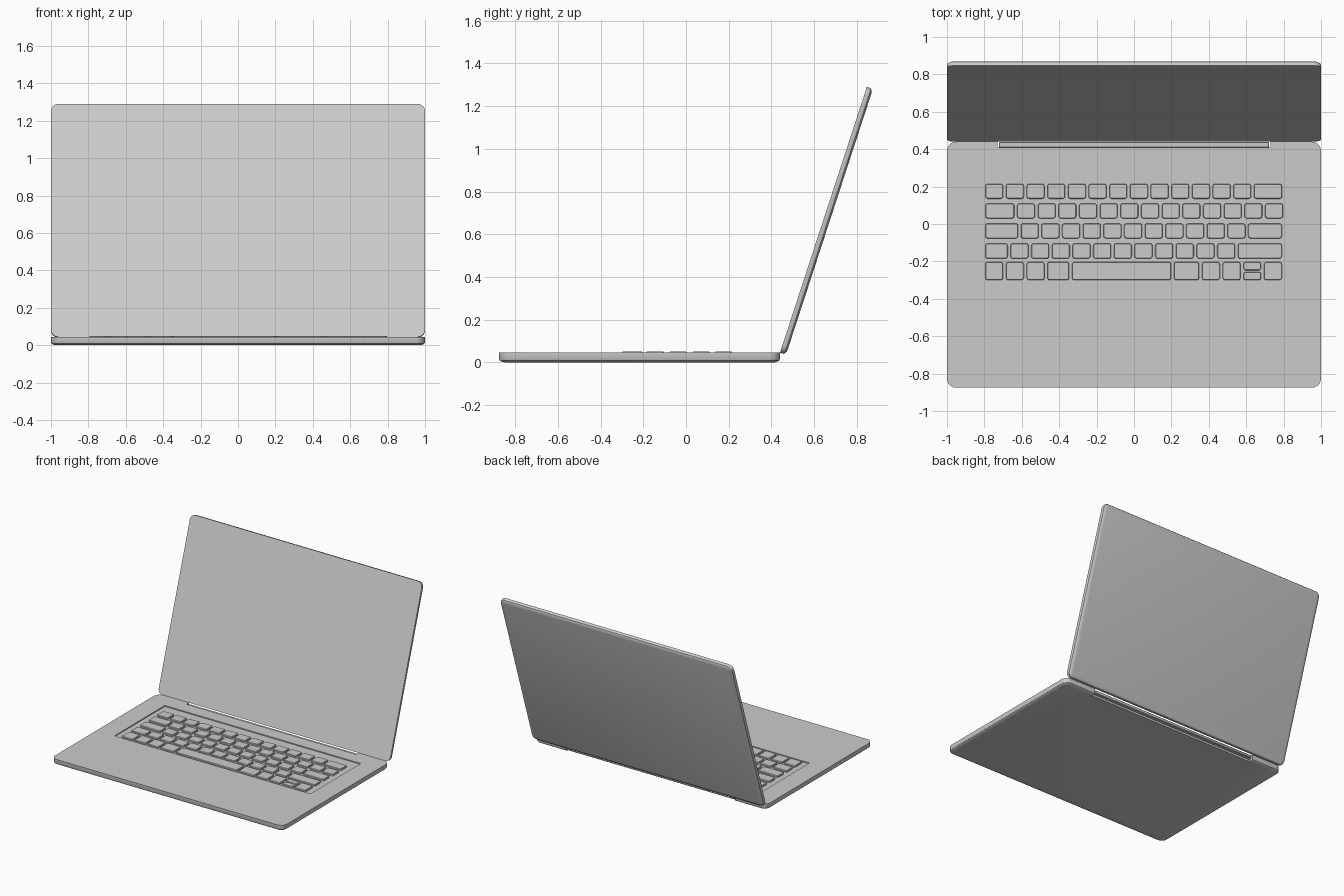
import bpy, bmesh
from math import pi, cos, sin, radians

if "Cube" in bpy.data.objects:
    bpy.data.objects.remove(bpy.data.objects["Cube"], do_unlink=True)

GREY = (0.6, 0.6, 0.6, 1.0)
mat = bpy.data.materials.new("silver_grey")
mat.use_nodes = True
mat.diffuse_color = GREY
mat.node_tree.nodes["Principled BSDF"].inputs["Base Color"].default_value = GREY


def add_slab(bm, x0, x1, y0, y1, radius, levels, segs=5):
    """Rounded rectangle stacked through (inset, z) levels, bottom to top."""
    rings = []
    for inset, z in levels:
        r = max(radius - inset, radius * 0.3)
        ring = []
        corners = [(x1, y1, -1, -1), (x0, y1, 1, -1), (x0, y0, 1, 1), (x1, y0, -1, 1)]
        for q, (cx, cy, sx, sy) in enumerate(corners):
            for i in range(segs + 1):
                a = pi / 2 * (q + i / segs)
                ring.append(bm.verts.new((cx + sx * (inset + r) + r * cos(a),
                                          cy + sy * (inset + r) + r * sin(a), z)))
        rings.append(ring)
    bm.faces.new(rings[0][::-1])
    bm.faces.new(rings[-1])
    n = len(rings[0])
    for low, high in zip(rings, rings[1:]):
        for i in range(n):
            j = (i + 1) % n
            bm.faces.new((low[i], low[j], high[j], high[i]))


def finish(name, bm):
    mesh = bpy.data.meshes.new(name)
    bm.to_mesh(mesh)
    bm.free()
    mesh.materials.append(mat)
    obj = bpy.data.objects.new(name, mesh)
    bpy.context.collection.objects.link(obj)
    return obj


def slab(name, *args, **kwargs):
    bm = bmesh.new()
    add_slab(bm, *args, **kwargs)
    return finish(name, bm)


def cut(target, cutter):
    mod = target.modifiers.new("cut", "BOOLEAN")
    mod.operation = "DIFFERENCE"
    mod.solver = "EXACT"
    mod.object = cutter
    bpy.context.view_layer.objects.active = target
    bpy.ops.object.modifier_apply(modifier=mod.name)
    bpy.data.objects.remove(cutter, do_unlink=True)


# Base with keyboard well and hinge notch
DECK, WELL = 0.045, 0.037
base = slab("base", -1, 1, -0.875, 0.44, 0.05,
            [(0.026, 0), (0.011, 0.004), (0.003, 0.009), (0, 0.015), (0, DECK)], segs=8)
cut(base, slab("well_cutter", -0.845, 0.845, -0.315, 0.305, 0.004, [(0, WELL), (0, 0.1)], segs=1))
cut(base, slab("notch_cutter", -0.73, 0.73, 0.41, 0.5, 0.002, [(0, -0.1), (0, 0.1)], segs=1))

# Hinge bar sitting in the notch
hinge = slab("hinge_bar", -0.722, 0.722, 0.409, 0.438, 0.004,
             [(0.003, 0.014), (0, 0.018), (0, 0.034), (0.003, 0.038)], segs=2)

# Lid with a flat screen side and a rounded back, leaning backwards
lid = slab("lid", -1, 1, 0, 1.31, 0.04,
           [(0.026, -0.03), (0.011, -0.027), (0.003, -0.022), (0, -0.016), (0, 0)], segs=8)
lid.location = (0, 0.44, DECK)
lid.rotation_euler.x = radians(71.9)

# Keyboard rows: bottom edge, top edge, key widths
GAP, K = 0.015, 0.0955
rows = [
    (0.135, 0.215, [K] * 13 + [0.15]),
    (0.03, 0.11, [0.155] + [K] * 13),
    (-0.077, 0.003, [0.175] + [K] * 11 + [0.18]),
    (-0.185, -0.103, [0.12] + [K] * 11 + [0.235]),
    (-0.3, -0.203, [K] * 3 + [0.117, 0.53, 0.135] + [K] * 4),
]
bm = bmesh.new()
KEY_LEVELS = [(0, WELL - 0.002), (0, 0.047), (0.003, 0.05)]
for r, (y0, y1, widths) in enumerate(rows):
    x = -0.795
    for k, w in enumerate(widths):
        spans = [(y0, y1)]
        if r == len(rows) - 1 and k == len(widths) - 2:
            # Stacked half-height arrow keys
            mid = (y0 + y1) / 2
            spans = [(y0, mid - 0.004), (mid + 0.004, y1)]
        for a, b in spans:
            add_slab(bm, x, x + w, a, b, 0.013, KEY_LEVELS, segs=3)
        x += w + GAP
keys = finish("keyboard_keys", bm)

# Smooth the rounded edges, keep the creases sharp
bpy.ops.object.select_all(action="DESELECT")
for obj in (base, hinge, lid, keys):
    obj.select_set(True)
bpy.context.view_layer.objects.active = base
bpy.ops.object.shade_smooth_by_angle(angle=radians(30))
